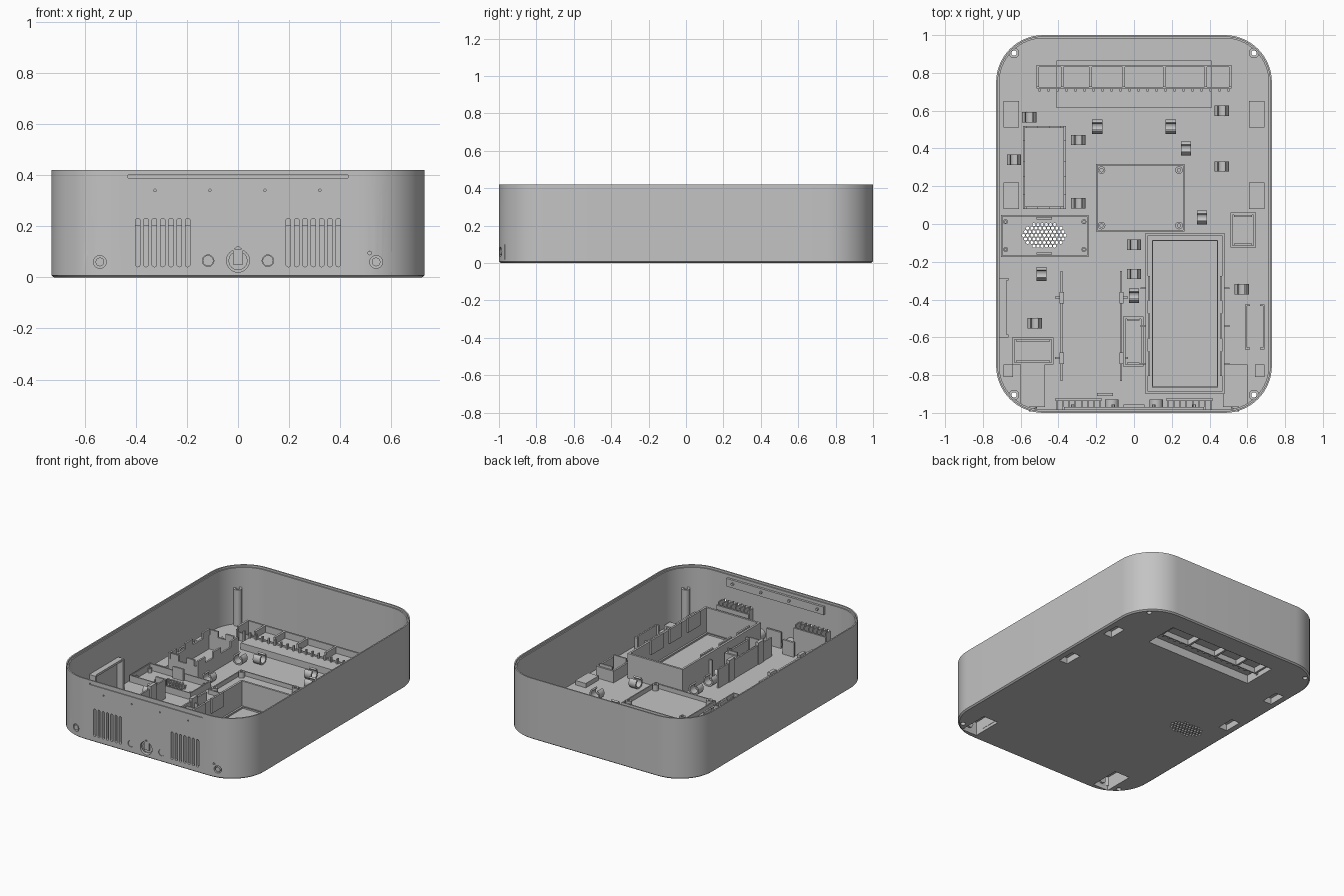
import bpy, bmesh, math

if "Cube" in bpy.data.objects:
    bpy.data.objects.remove(bpy.data.objects["Cube"])

mat = bpy.data.materials.new("light_grey_plastic")
mat.use_nodes = True
grey = (0.55, 0.55, 0.55, 1)
mat.diffuse_color = grey
mat.node_tree.nodes["Principled BSDF"].inputs["Base Color"].default_value = grey

groups = {}
FLOOR = 0.02


def prism(name, pts, lo, hi, axis="z"):
    """Extrude a closed 2D outline along z, y or x into the named group."""
    bm = groups.setdefault(name, bmesh.new())
    place = {"z": lambda u, v, w: (u, v, w),
             "y": lambda u, v, w: (u, w, v),
             "x": lambda u, v, w: (w, u, v)}[axis]
    a = [bm.verts.new(place(u, v, lo)) for u, v in pts]
    b = [bm.verts.new(place(u, v, hi)) for u, v in pts]
    faces = [bm.faces.new(a), bm.faces.new(b[::-1])]
    for i in range(len(a)):
        j = (i + 1) % len(a)
        faces.append(bm.faces.new((a[j], a[i], b[i], b[j])))
    bmesh.ops.recalc_face_normals(bm, faces=faces)


def box(name, x0, x1, y0, y1, z0, z1):
    prism(name, [(x0, y0), (x1, y0), (x1, y1), (x0, y1)], z0, z1)


def arc(cx, cy, r, start=0, end=360, n=24):
    step = math.radians(end - start) / n
    count = n if end - start == 360 else n + 1
    return [(cx + r * math.cos(math.radians(start) + i * step),
             cy + r * math.sin(math.radians(start) + i * step)) for i in range(count)]


def tube(name, x, y, r, hole, z0, z1):
    """Upright tube made of two half rings."""
    for s in (0, 180):
        prism(name, arc(x, y, r, s, s + 180, 12) + arc(x, y, hole, s, s + 180, 12)[::-1], z0, z1)


def frame(name, x0, x1, y0, y1, z1, t=0.012):
    box(name, x0, x1, y0, y0 + t, FLOOR, z1)
    box(name, x0, x1, y1 - t, y1, FLOOR, z1)
    box(name, x0, x0 + t, y0 + t, y1 - t, FLOOR, z1)
    box(name, x1 - t, x1, y0 + t, y1 - t, FLOOR, z1)


def recess(name, x0, x1, y0, y1, z1):
    """Pocket open below: a cut in the floor under a hollow cover."""
    t = 0.008
    frame(name, x0, x1, y0, y1, z1, t)
    box(name, x0 + t, x1 - t, y0 + t, y1 - t, z1 - t, z1)
    box("cutter", x0 + t, x1 - t, y0 + t, y1 - t, -0.05, FLOOR + 0.01)


# Outer shell: rounded rectangle lofted up the outside and down the inside
W, D, H, R = 0.73, 1.0, 0.42, 0.25
bm = groups["shell"] = bmesh.new()
rings = []
for inset, z in [(0.01, 0), (0, 0.008), (0, H), (0.009, H), (0.009, H - 0.014),
                 (0.017, H - 0.014), (0.017, FLOOR)]:
    ring = []
    for k, (sx, sy) in enumerate([(1, 1), (-1, 1), (-1, -1), (1, -1)]):
        ring += arc(sx * (W - R), sy * (D - R), R - inset, 90 * k, 90 * k + 90, 14)
    rings.append([bm.verts.new((x, y, z)) for x, y in ring])
for low, high in zip(rings, rings[1:]):
    for i in range(len(low)):
        j = (i + 1) % len(low)
        bm.faces.new((low[i], low[j], high[j], high[i]))
bm.faces.new(rings[0])
bm.faces.new(rings[-1])
bmesh.ops.recalc_face_normals(bm, faces=bm.faces)

# Corner screw posts, pads and front foot pockets
for sx in (-1, 1):
    for sy in (-1, 1):
        tube("screw_posts", sx * 0.635, sy * 0.905, 0.027, 0.014, FLOOR, 0.27)
        prism("cutter", arc(sx * 0.635, sy * 0.905, 0.016, n=16), -0.05, 0.05)
    for y in (0.15, 0.58):
        x = sx * 0.65
        recess("foot_pockets", x - 0.04, x + 0.04, y - 0.07, y + 0.07, 0.05)
    a, b = sorted((sx * 0.47, sx * 0.6))
    recess("front_pockets", a, b, -0.97, -0.745, 0.1)
    a, b = sorted((sx * 0.64, sx * 0.69))
    box("front_pockets", a, b, -0.81, -0.745, FLOOR, 0.06)

# Rear connector recess with dividers and a comb
recess("rear_recess", -0.41, 0.41, 0.615, 0.865, 0.065)
box("rear_rack", -0.515, 0.515, 0.83, 0.842, FLOOR, 0.11)
for x in (-0.51, -0.38, -0.23, -0.055, 0.16, 0.38, 0.51):
    box("rear_rack", x - 0.007, x + 0.007, 0.725, 0.83, FLOOR, 0.11)
for i in range(22):
    x = -0.5 + i * 1.0 / 21
    box("rear_rack", x - 0.005, x + 0.005, 0.702, 0.718, FLOOR, 0.1)
box("rear_rack", -0.515, 0.515, 0.718, 0.725, FLOOR, 0.075)

# Board tray in the middle with standoffs
frame("board_tray", -0.2, 0.268, -0.04, 0.318, 0.05, 0.008)
for x in (-0.172, 0.238):
    for y in (-0.008, 0.285):
        tube("board_tray", x, y, 0.02, 0.009, FLOOR, 0.06)

# Module box with notched walls
frame("module_box", -0.588, -0.36, 0.08, 0.52, 0.115, 0.012)
for x in (-0.588, -0.372):
    for y in (0.08, 0.25, 0.44):
        box("module_box", x, x + 0.012, y, y + 0.08, 0.115, 0.155)
for y in (0.08, 0.508):
    for x in (-0.57, -0.45):
        box("module_box", x, x + 0.06, y, y + 0.012, 0.115, 0.155)

# Speaker bay with honeycomb grille
frame("speaker_bay", -0.705, -0.24, -0.175, 0.048, 0.065, 0.008)
for x in (-0.68, -0.265):
    for y in (-0.135, 0.012):
        tube("speaker_bay", x, y, 0.013, 0.006, FLOOR, 0.05)
for y in (-0.162, 0.025):
    box("speaker_bay", -0.515, -0.435, y, y + 0.012, FLOOR, 0.1)
for row in range(-3, 4):
    for col in range(-5, 6):
        x, y = col * 0.022 + (row % 2) * 0.011, row * 0.019
        if (x / 0.12) ** 2 + (y / 0.072) ** 2 < 1:
            prism("cutter", arc(-0.475 + x, -0.06 + y, 0.009, 30, 390, 6), -0.05, 0.05)

# Large battery bay with clips
frame("battery_bay", 0.06, 0.48, -0.9, -0.048, 0.19, 0.014)
frame("battery_bay", 0.095, 0.445, -0.865, -0.085, 0.03, 0.006)
for y in (-0.34, -0.54, -0.74):
    for x in (0.074, 0.454):
        box("battery_bay", x, x + 0.012, y - 0.065, y + 0.065, 0.1, 0.2)
    for x in (0.035, 0.48):
        box("battery_bay", x, x + 0.025, y - 0.005, y + 0.005, FLOOR, 0.15)

# Pair of long guide rails
for x, side in ((-0.389, -1), (-0.073, 1)):
    box("guide_rails", x, x + 0.01, -0.83, -0.25, FLOOR, 0.15)
    for y in (-0.39, -0.71):
        box("guide_rails", x - 0.005, x + 0.018, y - 0.03, y + 0.03, FLOOR, 0.17)
        a = x + 0.01 if side > 0 else x - 0.03
        box("guide_rails", a, a + 0.03, y - 0.005, y + 0.005, FLOOR, 0.13)

# Small component holders
for x0, x1, y0, y1, h in ((0.51, 0.645, -0.125, 0.06, 0.1), (-0.645, -0.425, -0.745, -0.6, 0.1),
                          (-0.057, 0.05, -0.755, -0.49, 0.14)):
    frame("component_holders", x0, x1, y0, y1, h, 0.012)
    for y in (y0 + 0.012, y1 - 0.022):
        box("component_holders", x0 + 0.02, x1 - 0.02, y, y + 0.01, FLOOR, h + 0.02)
for x in (0.588, 0.682):
    box("side_holder", x, x + 0.01, -0.665, -0.425, FLOOR, 0.1)
for y in (-0.665, -0.435):
    for x in (0.598, 0.667):
        box("side_holder", x, x + 0.015, y, y + 0.01, FLOOR, 0.1)

# Bracket on the side wall
for y in (-0.6, -0.3):
    box("side_bracket", -0.718, -0.665, y, y + 0.015, FLOOR, 0.23)
box("side_bracket", -0.718, -0.675, -0.585, -0.3, 0.215, 0.23)

# Cable clips: open rings, lying along y or along x
clips = [("y", -0.555, 0.565), ("y", -0.295, 0.445), ("y", -0.635, 0.34), ("y", -0.295, 0.11),
         ("y", 0.465, 0.6), ("y", 0.465, 0.305), ("y", 0, -0.11), ("y", 0, -0.265),
         ("y", 0.57, -0.345), ("y", -0.525, -0.525), ("x", -0.195, 0.515), ("x", 0.195, 0.515),
         ("x", 0.275, 0.4), ("x", 0.36, 0.035), ("x", -0.49, -0.265), ("x", 0, -0.38)]
for axis, x, y in clips:
    u, w = (x, y) if axis == "y" else (y, x)
    outline = arc(u, 0.055, 0.038, 125, 415, 18) + arc(u, 0.055, 0.027, 125, 415, 18)[::-1]
    prism("cable_clips", outline, w - 0.027, w + 0.027, axis)

# Front vents with slatted baffles behind them
for sx in (-1, 1):
    for i in range(7):
        x = sx * (0.197 + i * 0.0325)
        slot = arc(x, 0.222, 0.009, 0, 180, 8) + arc(x, 0.05, 0.009, 180, 360, 8)
        prism("cutter", slot, -1.05, -0.975, "y")
    for i in range(8):
        x = sx * (0.18 + i * 0.0325)
        box("vent_baffles", x - 0.004, x + 0.004, -0.984, -0.935, FLOOR, 0.225)
    a, b = sorted((sx * 0.17, sx * 0.417))
    box("vent_baffles", a, b, -0.935, -0.925, FLOOR, 0.205)

    # Side jacks, indicator holes and round buttons
    prism("cutter", arc(sx * 0.54, 0.06, 0.025), -1.05, -0.975, "y")
    prism("jacks", arc(sx * 0.54, 0.06, 0.017), -0.992, -0.95, "y")
    prism("jacks", arc(sx * 0.54, 0.06, 0.027), -0.976, -0.95, "y")
    prism("buttons", arc(sx * 0.117, 0.065, 0.021), -0.997, -0.95, "y")
    prism("buttons", arc(sx * 0.117, 0.065, 0.036), -0.984, -0.93, "y")
    prism("cutter", arc(sx * 0.117, 0.065, 0.0225), -1.05, -0.975, "y")
for x in (-0.588, 0.515):
    prism("cutter", arc(x, 0.095, 0.007, n=12), -1.05, -0.975, "y")

# Drop-shaped centre port with its socket
prism("cutter", arc(0, 0.065, 0.045, 135, 405, 24) + [(0, 0.122)], -1.05, -0.975, "y")
prism("port", arc(0, 0.065, 0.037), -0.985, -0.955, "y")
box("port", -0.02, 0.02, -0.995, -0.985, 0.05, 0.11)
box("port", -0.055, 0.055, -0.968, -0.955, FLOOR, 0.13)
box("port", -0.195, -0.11, -0.91, -0.895, FLOOR, 0.12)

# Upper groove, pin holes and the strip inside the front wall
box("cutter", -0.43, 0.43, -1.05, -0.994, 0.389, 0.4)
for x in (-0.325, -0.11, 0.105, 0.32):
    prism("cutter", arc(x, 0.34, 0.005, n=10), -1.05, -0.975, "y")
    prism("front_strip", arc(x, 0.36, 0.009, n=12), -0.97, -0.955, "y")
box("front_strip", -0.37, 0.37, -0.984, -0.968, 0.33, 0.385)

# Turn every group into an object
objects = {}
for name, bm in groups.items():
    mesh = bpy.data.meshes.new(name)
    bm.to_mesh(mesh)
    bm.free()
    mesh.materials.append(mat)
    objects[name] = bpy.data.objects.new(name, mesh)
    bpy.context.collection.objects.link(objects[name])

# Cut all openings from the shell, then drop the cutter
cutter, shell = objects.pop("cutter"), objects["shell"]
cutter.hide_render = True
cut = shell.modifiers.new("openings", "BOOLEAN")
cut.operation, cut.solver, cut.object = "DIFFERENCE", "EXACT", cutter
bpy.context.view_layer.objects.active = shell
bpy.ops.object.modifier_apply(modifier=cut.name)
bpy.data.objects.remove(cutter)

bpy.ops.object.select_all(action="DESELECT")
for obj in objects.values():
    obj.select_set(True)
bpy.ops.object.shade_smooth_by_angle(angle=math.radians(30))
